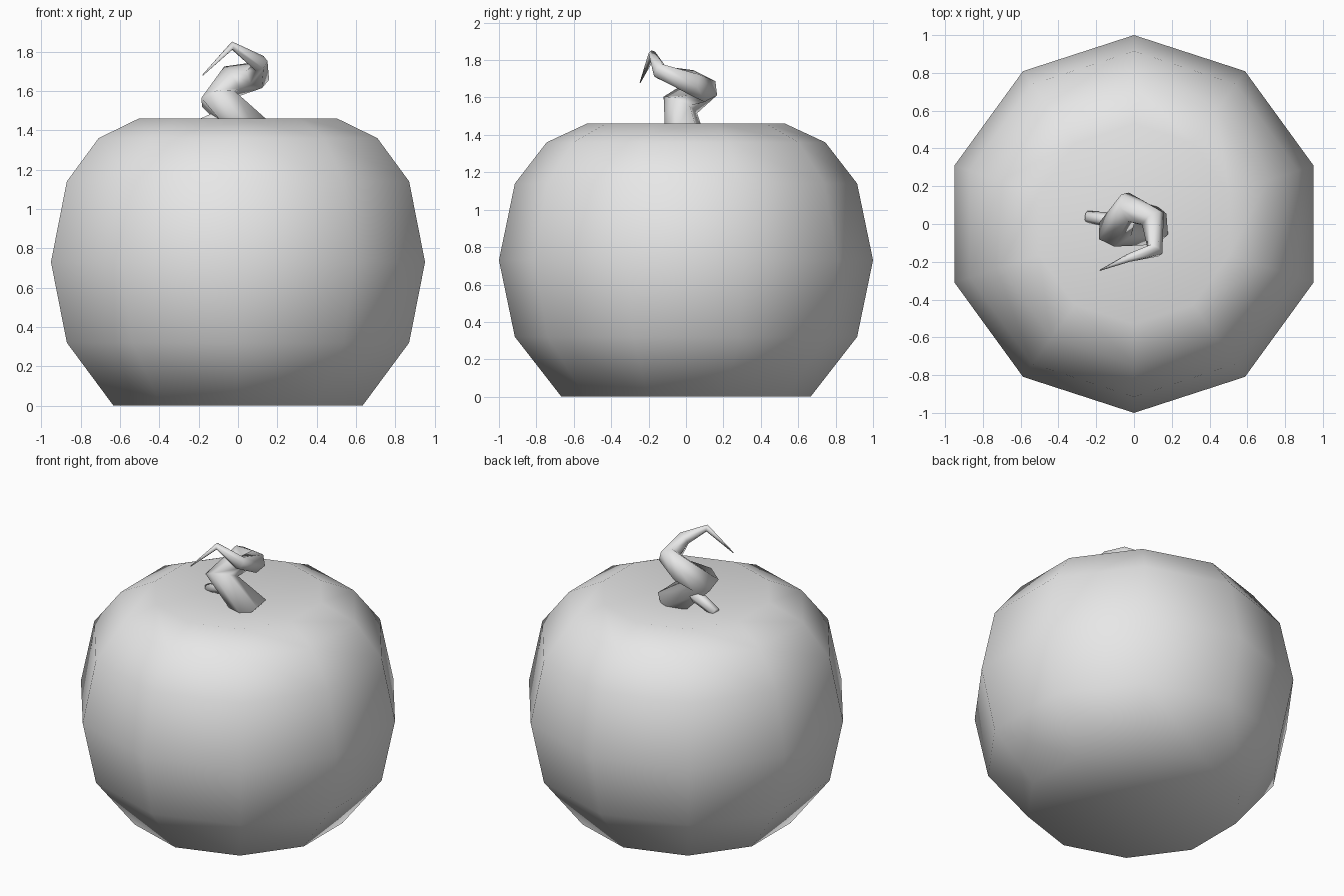
import bpy, bmesh, math
from mathutils import Vector

old = bpy.data.objects.get("Cube")
if old:
    bpy.data.objects.remove(old, do_unlink=True)

grey = bpy.data.materials.new("plain grey")
grey.use_nodes = True
grey.diffuse_color = (0.8, 0.8, 0.8, 1)
grey.node_tree.nodes["Principled BSDF"].inputs["Base Color"].default_value = grey.diffuse_color


def loft(name, rings, start, end):
    """Join equal-sized rings of points, closing both ends with a fan."""
    bm = bmesh.new()
    loops = [[bm.verts.new(p) for p in ring] for ring in rings]
    n = len(loops[0])
    first, last = bm.verts.new(start), bm.verts.new(end)
    for i in range(n):
        j = (i + 1) % n
        for a, b in zip(loops, loops[1:]):
            bm.faces.new((a[i], a[j], b[j], b[i]))
        bm.faces.new((first, loops[0][j], loops[0][i]))
        bm.faces.new((last, loops[-1][i], loops[-1][j]))
    bmesh.ops.recalc_face_normals(bm, faces=bm.faces)
    for f in bm.faces:
        f.smooth = True
    mesh = bpy.data.meshes.new(name)
    bm.to_mesh(mesh)
    bm.free()
    mesh.materials.append(grey)
    obj = bpy.data.objects.new(name, mesh)
    bpy.context.collection.objects.link(obj)
    return obj


def tube(name, path, sides):
    """Tapered tube along points given as (x, y, z, radius)."""
    pts = [Vector(p[:3]) for p in path]
    rings, side = [], Vector((0, 1, 0))
    for k, p in enumerate(pts):
        before = (p - pts[k - 1]).normalized() if k else Vector()
        after = (pts[k + 1] - p).normalized() if k + 1 < len(pts) else Vector()
        axis = (before + after).normalized()
        side = (side - axis * side.dot(axis)).normalized()
        other = axis.cross(side)
        angles = [math.tau * i / sides for i in range(sides)]
        rings.append([p + (side * math.cos(a) + other * math.sin(a)) * path[k][3]
                      for a in angles])
    return loft(name, rings, pts[0], pts[-1])


# Ten-sided body with a flat base and a shallow dip in the top
profile = [(0.666, 0), (0.915, 0.32), (1, 0.73), (0.915, 1.14), (0.745, 1.36), (0.53, 1.46)]
body_rings = [[(r * math.sin(math.tau * i / 10), r * math.cos(math.tau * i / 10), z)
               for i in range(10)] for r, z in profile]
loft("pumpkin_body", body_rings, (0, 0, 0), (0, 0, 1.36))

# Curling stem, tapering to a hooked tip
tube("stem", [(0.11, 0.0, 1.36, 0.11), (-0.1, -0.03, 1.56, 0.1), (-0.03, 0.09, 1.65, 0.085),
              (0.1, 0.03, 1.68, 0.07), (0.11, -0.14, 1.74, 0.045),
              (-0.03, -0.18, 1.83, 0.022), (-0.18, -0.245, 1.68, 0.003)], 6)

# Small broken twig beside the stem
tube("twig", [(-0.05, 0.01, 1.48, 0.045), (-0.25, 0.04, 1.405, 0.03)], 6)
